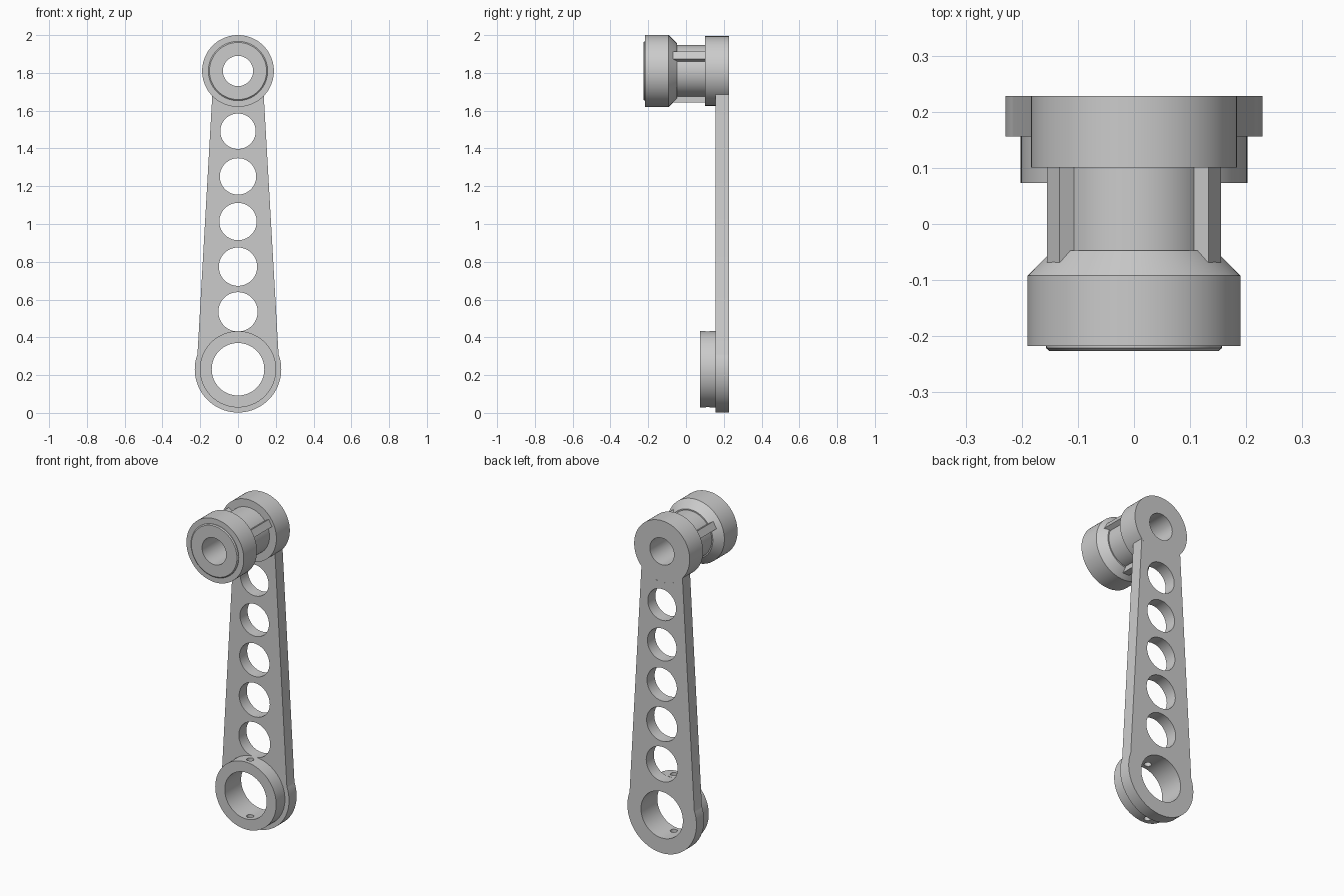
import bpy, bmesh
from math import sin, cos, pi, asin, radians
from mathutils import Matrix

if "Cube" in bpy.data.objects:
    bpy.data.objects.remove(bpy.data.objects["Cube"])

SEG = 96
LOW_Z, TOP_Z = 0.231, 1.81      # centres of the two pivots
BACK, FACE = 0.228, 0.156       # rear and front of the arm plate
HUB_R = 0.184


def add_object(name, bm):
    bmesh.ops.recalc_face_normals(bm, faces=bm.faces)
    mesh = bpy.data.meshes.new(name)
    bm.to_mesh(mesh)
    bm.free()
    obj = bpy.data.objects.new(name, mesh)
    bpy.context.collection.objects.link(obj)
    return obj


def smooth(obj):
    bpy.ops.object.select_all(action='DESELECT')
    obj.select_set(True)
    bpy.context.view_layer.objects.active = obj
    bpy.ops.object.shade_smooth_by_angle(angle=radians(30))


def lathe(name, profile, z):
    """Spin a closed (radius, y) profile around a y-axis at height z."""
    bm = bmesh.new()
    rings = [[bm.verts.new((r * cos(2 * pi * i / SEG), y, z + r * sin(2 * pi * i / SEG)))
              for i in range(SEG)] for r, y in profile]
    for k, a in enumerate(rings):
        b = rings[(k + 1) % len(rings)]
        for i in range(SEG):
            j = (i + 1) % SEG
            bm.faces.new((a[i], a[j], b[j], b[i]))
    return add_object(name, bm)


def arc(r, z, start, end, n=SEG):
    return [(r * cos(start + (end - start) * i / n), z + r * sin(start + (end - start) * i / n))
            for i in range(n + 1)]


# Tapered arm plate: round lower end, concave upper end meeting the hub
low = asin(0.08 / 0.229)
top = -asin(0.124 / HUB_R)
outline = arc(0.229, LOW_Z, -pi - low, low) + arc(HUB_R, TOP_Z, top, -pi - top, 48)
loops = [outline, arc(0.139, LOW_Z, 0, 2 * pi)[:-1]]
for i in range(5):              # lightening holes
    loops.append(arc(0.104 - 0.0026 * i, 0.535 + 0.239 * i, 0, 2 * pi)[:-1])
curve = bpy.data.curves.new("arm_plate", 'CURVE')
curve.dimensions = '2D'
curve.fill_mode = 'BOTH'
curve.extrude = (BACK - FACE) / 2
for pts in loops:
    s = curve.splines.new('POLY')
    s.points.add(len(pts) - 1)
    for p, (x, z) in zip(s.points, pts):
        p.co = (x, z, 0, 1)
    s.use_cyclic_u = True
arm = bpy.data.objects.new("arm_plate", curve)
arm.location.y = (BACK + FACE) / 2
arm.rotation_euler.x = pi / 2
bpy.context.collection.objects.link(arm)
arm.select_set(True)
bpy.context.view_layer.objects.active = arm
bpy.ops.object.convert(target='MESH')
bm = bmesh.new()
bm.from_mesh(arm.data)
bmesh.ops.remove_doubles(bm, verts=bm.verts, dist=1e-5)
bmesh.ops.recalc_face_normals(bm, faces=bm.faces)
bm.to_mesh(arm.data)
bm.free()
smooth(arm)

# Lower collar with a vertical set-screw hole through both walls
collar = lathe("lower_collar", [(0.139, 0.073), (0.202, 0.073), (0.202, FACE), (0.139, FACE)], LOW_Z)
bm = bmesh.new()
bmesh.ops.create_cone(bm, cap_ends=True, segments=32, radius1=0.02, radius2=0.02, depth=0.6,
                      matrix=Matrix.Translation((0, 0.115, LOW_Z)))
drill = add_object("screw_hole_cutter", bm)
drill.hide_render = True
mod = collar.modifiers.new("screw_holes", 'BOOLEAN')
mod.operation = 'DIFFERENCE'
mod.solver = 'EXACT'
mod.object = drill
bpy.context.view_layer.objects.active = collar
bpy.ops.object.modifier_apply(modifier=mod.name)
bpy.data.objects.remove(drill)
smooth(collar)

# Upper spool: rear hub, core, chamfered roller and front lip
spool = lathe("upper_spool", [
    (0.08, BACK), (HUB_R, BACK), (HUB_R, 0.101), (0.138, 0.101), (0.138, -0.047),
    (0.145, -0.047), (0.19, -0.092), (0.19, -0.217), (0.157, -0.217), (0.157, -0.221),
    (0.151, -0.226), (0.08, -0.226)], TOP_Z)
smooth(spool)

# Three ribs around the spool core
for i in range(3):
    bm = bmesh.new()
    bmesh.ops.create_cube(bm, size=1, matrix=Matrix.Translation((0, 0, TOP_Z))
                          @ Matrix.Rotation(-radians(30 + 120 * i), 4, 'Y')
                          @ Matrix.Translation((0.143, 0.018, 0))
                          @ Matrix.Diagonal((0.046, 0.174, 0.044, 1)))
    add_object(f"spool_rib_{i + 1}", bm)
